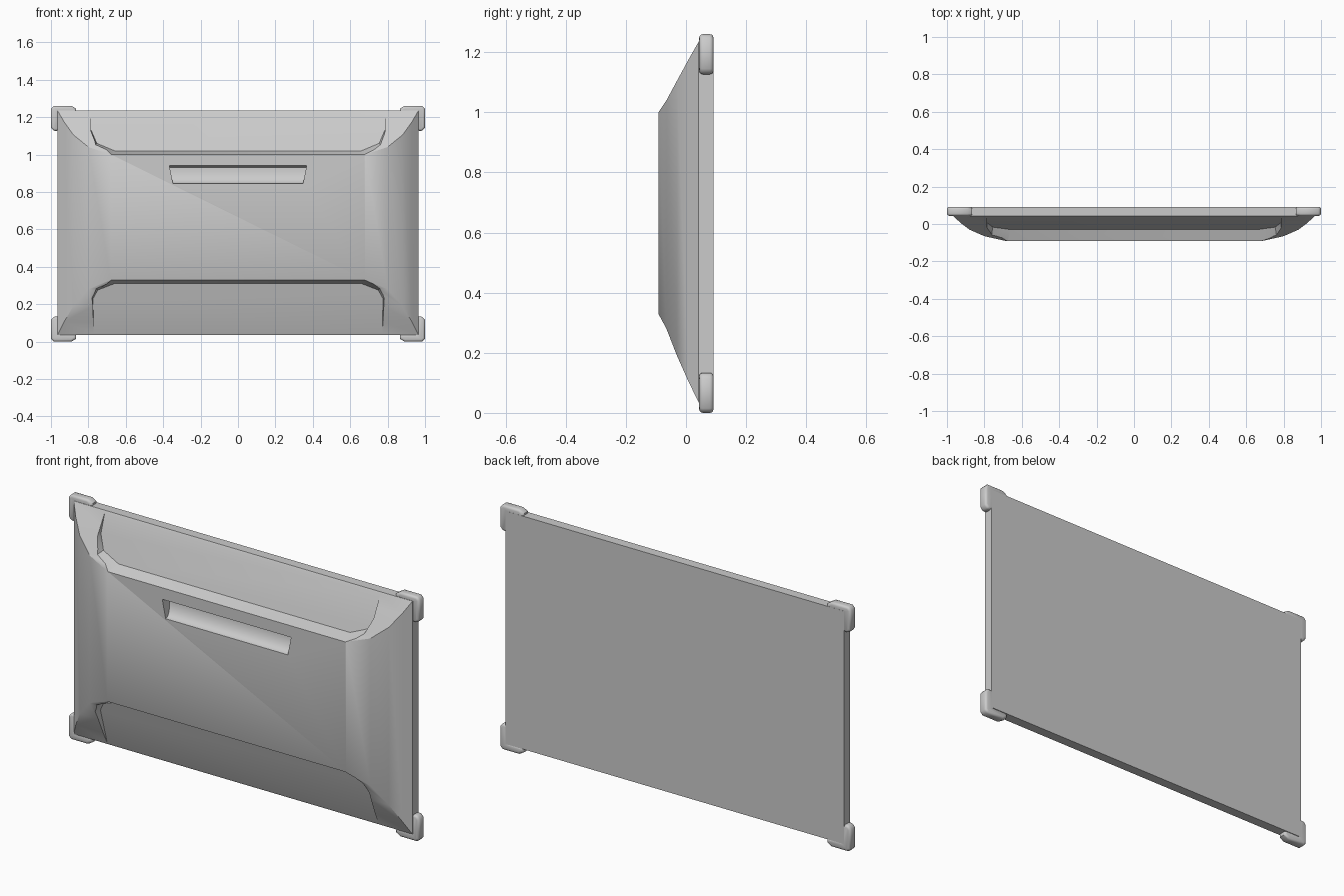
import bpy, bmesh, math

if "Cube" in bpy.data.objects:
    bpy.data.objects.remove(bpy.data.objects["Cube"])


def loft(name, loops):
    """Solid skinned through equal-length point loops, capped at both ends."""
    bm = bmesh.new()
    rings = [[bm.verts.new(p) for p in loop] for loop in loops]
    n = len(rings[0])
    for a, b in zip(rings, rings[1:]):
        for i in range(n):
            j = (i + 1) % n
            bm.faces.new((a[i], a[j], b[j], b[i]))
    bm.faces.new(rings[0])
    bm.faces.new(rings[-1])
    bmesh.ops.recalc_face_normals(bm, faces=bm.faces)
    mesh = bpy.data.meshes.new(name)
    bm.to_mesh(mesh)
    bm.free()
    obj = bpy.data.objects.new(name, mesh)
    bpy.context.collection.objects.link(obj)
    return obj


def activate(obj):
    bpy.ops.object.select_all(action='DESELECT')
    obj.select_set(True)
    bpy.context.view_layer.objects.active = obj


def smooth(obj, degrees):
    activate(obj)
    bpy.ops.object.shade_smooth_by_angle(angle=math.radians(degrees))


def cut(obj, cutter):
    activate(obj)
    mod = obj.modifiers.new("cut", 'BOOLEAN')
    mod.operation = 'DIFFERENCE'
    mod.solver = 'EXACT'
    mod.object = cutter
    bpy.ops.object.modifier_apply(modifier=mod.name)
    bpy.data.objects.remove(cutter, do_unlink=True)


# Panel body: flat back slab blending into a domed front (half width, z low, z high, y)
sections = [
    (0.965, 0.035, 1.235, 0.092),
    (0.965, 0.035, 1.235, 0.042),
    (0.93, 0.105, 1.175, 0.008),
    (0.88, 0.19, 1.105, -0.03),
    (0.80, 0.28, 1.04, -0.065),
    (0.68, 0.33, 1.0, -0.092),
]
body = loft("panel_body", [[(-w, y, a), (w, y, a), (w, y, b), (-w, y, b)]
                           for w, a, b, y in sections])


# Sloped recesses along the top and bottom edges
def recess(name, floor, front, floor_y):
    def both(half):
        return half + [(-x, z) for x, z in reversed(half)]
    return loft(name, [[(x, floor_y(z), z) for x, z in both(floor)],
                       [(x, -0.15, z) for x, z in both(front)]])


cut(body, recess("top_recess_cutter",
                 [(0.785, 1.3), (0.785, 1.13), (0.755, 1.06), (0.66, 1.02)],
                 [(0.80, 1.3), (0.80, 1.11), (0.775, 1.035), (0.69, 0.98)],
                 lambda z: 0.040 - (1.235 - z) * 0.325))
cut(body, recess("bottom_recess_cutter",
                 [(0.77, -0.05), (0.775, 0.23), (0.75, 0.275), (0.66, 0.31)],
                 [(0.78, -0.05), (0.80, 0.24), (0.775, 0.30), (0.69, 0.35)],
                 lambda z: 0.040 - (z - 0.035) * 0.27))

# Scooped hand grip, wider at the top
scoop = [(-0.15, 0.843), (-0.092, 0.845)]
for i in range(1, 9):
    t = math.radians(90 * i / 8)
    scoop.append((-0.092 + 0.05 * math.sin(t), 0.845 + 0.085 * (1 - math.cos(t))))
scoop += [(-0.06, 0.938), (-0.092, 0.94), (-0.15, 0.942)]


def grip_half(z):
    return 0.348 + (z - 0.845) * 0.2


cut(body, loft("grip_cutter", [[(s * grip_half(z), y, z) for y, z in scoop]
                               for s in (-1, 1)]))
smooth(body, 35)

# Rounded L-shaped corner bumpers
outline = [(0.945, 0.50), (0.985, 0.495), (1.0, 0.515), (1.0, 0.615), (0.985, 0.63),
           (0.89, 0.63), (0.865, 0.615), (0.865, 0.59), (0.945, 0.59)]
for sx, side in ((-1, "left"), (1, "right")):
    for sz, level in ((-1, "bottom"), (1, "top")):
        bumper = loft(f"corner_bumper_{level}_{side}",
                      [[(sx * x, y, 0.63 + sz * z) for x, z in outline]
                       for y in (0.044, 0.0915)])
        mod = bumper.modifiers.new("round", 'BEVEL')
        mod.width = 0.012
        mod.segments = 3
        mod.limit_method = 'ANGLE'
        mod.angle_limit = math.radians(60)
        activate(bumper)
        bpy.ops.object.modifier_apply(modifier=mod.name)
        smooth(bumper, 50)
